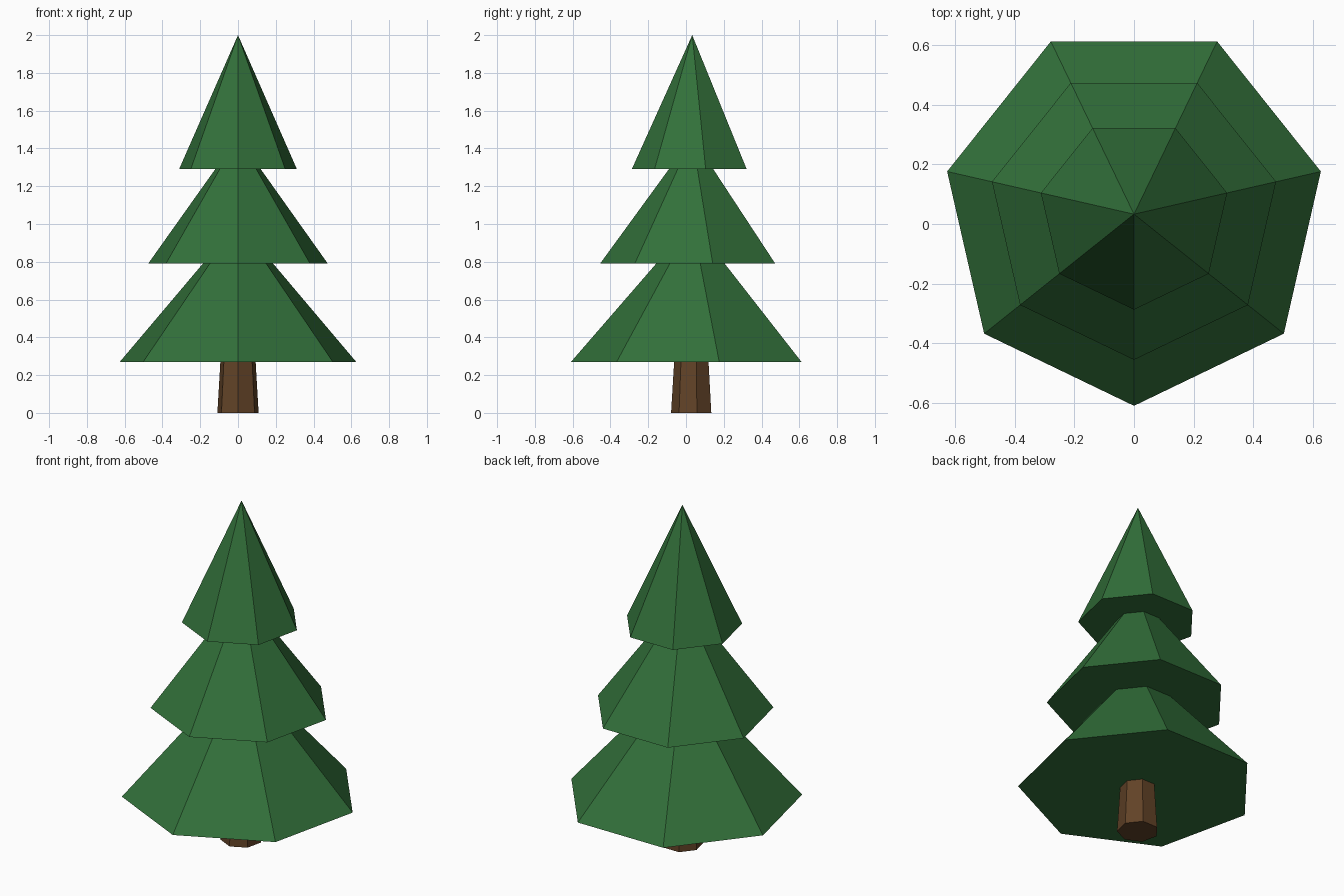
import bpy, bmesh
from math import sin, cos, tau

if "Cube" in bpy.data.objects:
    bpy.data.objects.remove(bpy.data.objects["Cube"])

SIDES = 7
CENTRE_Y = 0.033


def material(name, colour):
    mat = bpy.data.materials.new(name)
    mat.diffuse_color = (*colour, 1)
    mat.use_nodes = True
    mat.node_tree.nodes["Principled BSDF"].inputs["Base Color"].default_value = mat.diffuse_color
    return mat


def ring(bm, radius, z):
    # One corner points to the front (-y)
    return [bm.verts.new((radius * sin(tau * i / SIDES),
                          CENTRE_Y - radius * cos(tau * i / SIDES), z))
            for i in range(SIDES)]


def tapered(name, radius, z0, z1, mat, top_radius=0):
    """Closed seven-sided cone, or frustum when top_radius is given."""
    bm = bmesh.new()
    base = ring(bm, radius, z0)
    bm.faces.new(base[::-1])
    if top_radius:
        top = ring(bm, top_radius, z1)
        bm.faces.new(top)
    else:
        top = [bm.verts.new((0, CENTRE_Y, z1))] * SIDES
    for i in range(SIDES):
        j = (i + 1) % SIDES
        corners = [base[i], base[j], top[j]]
        if top_radius:
            corners.append(top[i])
        bm.faces.new(corners)
    bmesh.ops.recalc_face_normals(bm, faces=bm.faces)
    mesh = bpy.data.meshes.new(name)
    bm.to_mesh(mesh)
    bm.free()
    mesh.materials.append(mat)
    bpy.context.collection.objects.link(bpy.data.objects.new(name, mesh))


green = material("needle green", (0.032, 0.162, 0.042))
brown = material("bark brown", (0.12, 0.055, 0.02))

# Trunk, reaching just inside the lowest branches
tapered("trunk", 0.112, 0, 0.30, brown, top_radius=0.094)

# Three stacked tiers of branches
tapered("lower_branches", 0.642, 0.27, 1.01, green)
tapered("middle_branches", 0.488, 0.79, 1.46, green)
tapered("upper_branches", 0.320, 1.29, 2.0, green)
